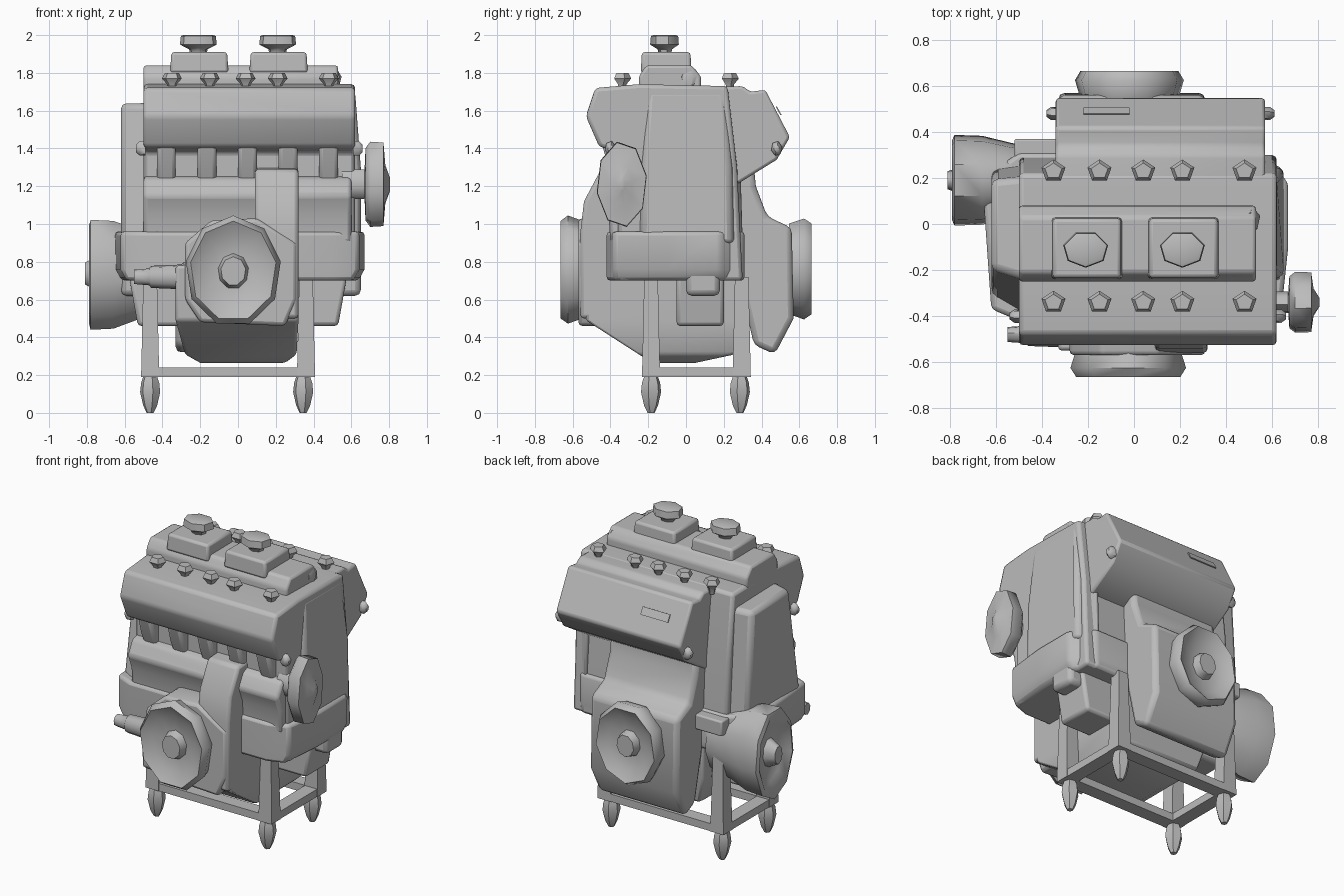
import bpy, bmesh, math
from mathutils import Vector

cube = bpy.data.objects.get("Cube")
if cube:
    bpy.data.objects.remove(cube)

metal = bpy.data.materials.new("engine_grey")
metal.use_nodes = True
GREY = (0.5, 0.5, 0.5, 1)
metal.diffuse_color = GREY
metal.node_tree.nodes["Principled BSDF"].inputs["Base Color"].default_value = GREY


def finish(name, bm, bevel=0.0, angle=40):
    bmesh.ops.recalc_face_normals(bm, faces=bm.faces)
    mesh = bpy.data.meshes.new(name)
    bm.to_mesh(mesh)
    bm.free()
    mesh.materials.append(metal)
    ob = bpy.data.objects.new(name, mesh)
    bpy.context.collection.objects.link(ob)
    if bevel:
        mod = ob.modifiers.new("soft_edges", "BEVEL")
        mod.width = bevel
        mod.segments = 2
    bpy.ops.object.select_all(action="DESELECT")
    ob.select_set(True)
    bpy.context.view_layer.objects.active = ob
    bpy.ops.object.shade_smooth_by_angle(angle=math.radians(angle))
    return ob


def loft(name, rings, bevel=0.0, angle=50):
    """Skin closed rings of equal length and cap both ends."""
    bm = bmesh.new()
    rows = [[bm.verts.new(p) for p in r] for r in rings]
    n = len(rows[0])
    for a, b in zip(rows, rows[1:]):
        for i in range(n):
            j = (i + 1) % n
            bm.faces.new((a[i], a[j], b[j], b[i]))
    bm.faces.new(rows[0])
    bm.faces.new(rows[-1])
    return finish(name, bm, bevel, angle)


def along_x(name, profile, x0, x1, bevel=0.0):
    return loft(name, [[(x, y, z) for y, z in profile] for x in (x0, x1)], bevel)


def along_y(name, profile, y0, y1, bevel=0.0):
    return loft(name, [[(x, y, z) for x, z in profile] for y in (y0, y1)], bevel)


def box(name, lo, hi, bevel=0.0, shrink=1.0):
    """Box from corner to corner; shrink scales the top."""
    cx, cy = (lo[0] + hi[0]) / 2, (lo[1] + hi[1]) / 2
    rings = []
    for z, s in ((lo[2], 1), (hi[2], shrink)):
        hx, hy = (hi[0] - lo[0]) / 2 * s, (hi[1] - lo[1]) / 2 * s
        rings.append([(cx + a * hx, cy + b * hy, z)
                      for a, b in ((-1, -1), (1, -1), (1, 1), (-1, 1))])
    return loft(name, rings, bevel)


def turned(name, centre, axis, steps, ru, rv, sides=9):
    """Faceted oval lathe: steps are (distance along axis, radius factor)."""
    d = Vector(axis)
    u = Vector((1, 0, 0)) if abs(d.x) < 0.5 else Vector((0, 1, 0))
    v = d.cross(u)
    c = Vector(centre)
    rings = []
    for t, r in steps:
        rings.append([c + d * t + u * (ru * r * math.cos(math.tau * (i + 0.25) / sides))
                      + v * (rv * r * math.sin(math.tau * (i + 0.25) / sides))
                      for i in range(sides)])
    return loft(name, rings)


# Cylinder block and head
along_x("block_and_front_head",
        [(-0.25, 1.74), (-0.48, 1.72), (-0.53, 1.57), (-0.46, 1.41), (-0.36, 1.38),
         (-0.36, 0.7), (0.3, 0.7), (0.27, 1.3), (0.22, 1.73)], -0.5, 0.62, 0.02)
along_x("rear_head",
        [(0, 1.72), (0.3, 1.73), (0.34, 1.7), (0.42, 1.71), (0.55, 1.46),
         (0.48, 1.34), (0.27, 1.21), (0, 1.2)], -0.34, 0.57, 0.015)

# Side covers, narrower at the top
loft("right_side_cover",
     [[(x, -0.12 - 0.24 * s, 0.9), (x, 0.2 + 0.05 * s, 0.9),
       (x, 0.16 + 0.04 * s, 1.63), (x, -0.1 - 0.12 * s, 1.64)]
      for x, s in ((-0.42, 1.3), (-0.62, 0.8))], 0.03)
loft("left_side_cover",
     [[(x, -0.27 * s, 0.9), (x, 0.28 * s, 0.9), (x, 0.27 * s, 1.3),
       (x - 0.03, 0.23 * s, 1.7), (x - 0.03, -0.23 * s, 1.7), (x, -0.26 * s, 1.3)]
      for x, s in ((0.52, 1.1), (0.65, 0.85))], 0.02)

# Wide skirt round the block
loft("block_skirt",
     [[(-0.66 * s, 0.2, z), (-0.62 * s, -0.37, z), (-0.5, -0.42, z), (0.5, -0.42, z),
       (0.64 * s, -0.38, z), (0.67 * s, -0.1, z), (0.67 * s, 0.18, z), (0.55, 0.31, z),
       (-0.5, 0.31, z)] for s, z in ((0.95, 0.7), (1, 0.76), (1, 0.96))], 0.02)
for side, x0, x1 in (("left", 0.5, 0.65), ("right", -0.62, -0.48)):
    box(side + "_skirt_lug", (x0, 0.0, 0.62), (x1, 0.18, 0.9), 0.03)
loft("lower_crankcase", [[(x0, -0.05, z), (x1, -0.05, z), (x1, 0.2, z), (x0, 0.2, z)]
     for x0, x1, z in ((-0.53, 0.53, 0.46), (-0.58, 0.58, 0.74))], 0.02)

# Oil sump narrowing downwards, and the rear housing under the head
loft("oil_sump", [[(x0, y0, z), (x1, y0, z), (x1, y1, z), (x0, y1, z)]
     for x0, x1, y0, y1, z in ((-0.2, 0.25, -0.18, 0.05, 0.265), (-0.28, 0.31, -0.25, 0.26, 0.31),
                               (-0.33, 0.32, -0.53, 0.29, 0.49), (-0.33, 0.32, -0.55, 0.3, 0.78))],
     0.015)
along_x("rear_housing", [(0.2, 1.35), (0.36, 1.3), (0.37, 1.2), (0.43, 1.04), (0.56, 0.98),
                         (0.57, 0.5), (0.47, 0.31), (0.36, 0.36), (0.27, 0.75)],
        -0.33, 0.31, 0.03)

# Front cover with the leaning column beside the wheel
along_y("front_cover", [(-0.28, 0.6), (-0.2, 0.48), (0.25, 0.46), (0.31, 0.6), (0.31, 0.9),
                        (0.1, 1.03), (-0.14, 1.02), (-0.28, 0.9)], -0.57, -0.3, 0.02)
along_x("front_column", [(-0.3, 1.3), (-0.45, 1.29), (-0.54, 1.12), (-0.56, 0.95),
                         (-0.56, 0.5), (-0.3, 0.5)], 0.09, 0.32, 0.02)

# Intake runners under the front head, meeting one long manifold
for i in range(5):
    x = -0.38 + i * 0.215
    along_x("intake_runner_%d" % (i + 1),
            [(-0.45, 1.44), (-0.41, 1.3), (-0.34, 1.14), (-0.34, 1.44)], x - 0.05, x + 0.05, 0.02)
along_x("intake_manifold", [(-0.3, 1.27), (-0.4, 1.24), (-0.45, 1.15), (-0.41, 1.05),
                            (-0.4, 0.9), (-0.3, 0.9)], -0.5, 0.6, 0.02)

# Dished wheels: rim, recess and hub
DISH = [(-0.12, 0.9), (-0.04, 1), (0, 0.9), (-0.04, 0.66), (-0.05, 0.32), (0, 0.26)]
turned("front_wheel", (-0.025, -0.665, 0.75), (0, -1, 0), DISH, 0.255, 0.295)
turned("rear_wheel", (-0.02, 0.665, 0.77), (0, 1, 0), DISH, 0.24, 0.275)
turned("right_wheel", (-0.79, 0.19, 0.74), (-1, 0, 0),
       [(-0.42, 0.7), (-0.26, 0.82), (-0.13, 0.98), (-0.01, 1), (0, 0.88), (-0.04, 0.62),
        (-0.05, 0.32), (0.02, 0.2)], 0.2, 0.3)

# Pulley on the left side
turned("left_pulley", (0.67, -0.34, 1.21), (1, 0, 0),
       [(-0.12, 0.35), (0, 0.35), (0.005, 0.85), (0.03, 1), (0.1, 0.98), (0.11, 0.45), (0.135, 0.15)],
       0.135, 0.23, 8)

# Pipe stub beside the front wheel
turned("side_pipe", (-0.2, -0.48, 0.72), (-1, 0, 0),
       [(0, 1.2), (0.09, 1.1), (0.1, 0.95), (0.26, 0.85), (0.27, 0.65), (0.35, 0.55)], 0.06, 0.07, 8)

# Valve cover, raised pads and filler caps
along_x("valve_cover", [(-0.25, 1.7), (-0.25, 1.78), (-0.21, 1.84), (0.03, 1.84),
                        (0.08, 1.78), (0.08, 1.7)], -0.5, 0.53, 0.015)
for side, x in (("right", -0.2), ("left", 0.22)):
    box(side + "_cover_pad", (x - 0.16, -0.24, 1.8), (x + 0.15, 0.03, 1.91), 0.015, 0.95)
    turned(side + "_filler_cap", (x - 0.01, -0.11, 1.9), (0, 0, 1),
           [(0, 0.45), (0.025, 0.5), (0.035, 0.7), (0.05, 1), (0.095, 0.95), (0.1, 0.8)], 0.1, 0.08, 7)
turned("cover_fitting", (0.5, 0.02, 1.72), (0, 0, 1), [(0, 0.7), (0.06, 1), (0.1, 0.5)], 0.05, 0.06, 6)

# Two rows of plugs
for row, y in (("front", -0.34), ("rear", 0.23)):
    for i, x in enumerate((-0.35, -0.15, 0.04, 0.21, 0.48)):
        turned("%s_plug_%d" % (row, i + 1), (x, y, 1.7), (0, 0, 1),
               [(0, 0.35), (0.04, 0.5), (0.07, 1), (0.1, 0.7)], 0.055, 0.05, 5)

# Bolts at the head ends, small bracket, and slot plate
for name, x, y, d in (("rear_left", 0.56, 0.48, 1), ("rear_right", -0.33, 0.48, -1),
                      ("front_left", 0.61, -0.4, 1), ("front_right", -0.49, -0.4, -1)):
    turned(name + "_bolt", (x, y, 1.4), (d, 0, 0), [(0, 1), (0.03, 1), (0.05, 0.5)], 0.03, 0.04, 6)
box("rear_bracket", (-0.52, 0.28, 0.85), (-0.3, 0.37, 0.95), 0.01)
along_x("rear_slot_plate", [(0.475, 1.62), (0.5, 1.575), (0.506, 1.578), (0.481, 1.623)], -0.22, -0.02)

# Stand: legs, base rails and feet
XS, YS = (-0.465, 0.36), (-0.185, 0.295)
for i, x in enumerate(XS):
    box("side_rail_%d" % (i + 1), (x - 0.045, YS[0], 0.19), (x + 0.045, YS[1], 0.24))
    for j, y in enumerate(YS):
        tag = "%s_%s" % (("front", "rear")[j], ("right", "left")[i])
        box(tag + "_leg", (x - 0.048, y - 0.048, 0.19), (x + 0.048, y + 0.048, 0.72), 0, 0.75)
        turned(tag + "_foot", (x - 0.015 * i, y - 0.01 * j, 0.19), (0, 0, -1),
               [(0, 0.7), (0.03, 0.9), (0.08, 1), (0.15, 0.7), (0.19, 0.35)], 0.055, 0.055, 6)
for j, y in enumerate(YS):
    box(("front", "rear")[j] + "_rail", (XS[0], y - 0.045, 0.19), (XS[1], y + 0.045, 0.24))
